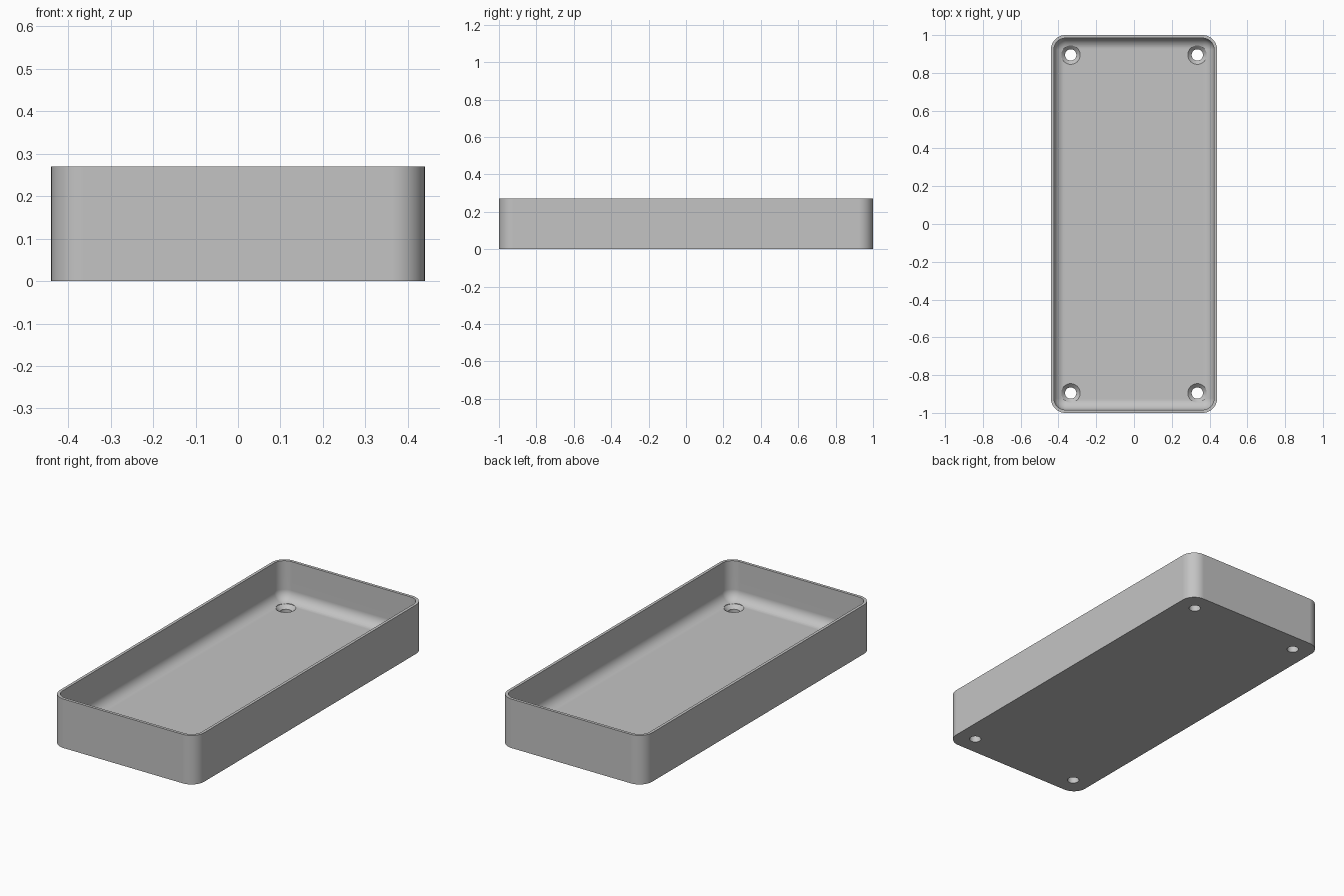
import bpy, bmesh
from math import sin, cos, pi

if "Cube" in bpy.data.objects:
    bpy.data.objects.remove(bpy.data.objects["Cube"], do_unlink=True)

HALF_X, HALF_Y, HEIGHT = 0.44, 1.0, 0.27
CORNER, WALL, FLOOR, FILLET = 0.077, 0.016, 0.055, 0.057
ARC, STEPS = 12, 10

grey = bpy.data.materials.new("plain grey")
grey.use_nodes = True
colour = (0.55, 0.55, 0.55, 1)
grey.diffuse_color = colour
grey.node_tree.nodes["Principled BSDF"].inputs["Base Color"].default_value = colour


def outline(inset):
    """Rounded rectangle, moved inward by inset."""
    r = CORNER - inset
    pts = []
    for q, (sx, sy) in enumerate([(1, 1), (-1, 1), (-1, -1), (1, -1)]):
        for i in range(ARC + 1):
            a = (q + i / ARC) * pi / 2
            pts.append((sx * (HALF_X - CORNER) + r * cos(a),
                        sy * (HALF_Y - CORNER) + r * sin(a)))
    return pts


def circle(x, y, r, n=48):
    return [(x + r * cos(2 * pi * i / n), y + r * sin(2 * pi * i / n)) for i in range(n)]


def loft(bm, rings):
    """Skin a stack of (points, z) rings and cap both ends."""
    loops = [[bm.verts.new((x, y, z)) for x, y in pts] for pts, z in rings]
    for low, high in zip(loops, loops[1:]):
        for i in range(len(low)):
            j = (i + 1) % len(low)
            bm.faces.new((low[i], low[j], high[j], high[i]))
    bm.faces.new(loops[0][::-1])
    bm.faces.new(loops[-1])


def make_object(name, bm):
    bmesh.ops.recalc_face_normals(bm, faces=bm.faces)
    mesh = bpy.data.meshes.new(name)
    bm.to_mesh(mesh)
    bm.free()
    mesh.materials.append(grey)
    obj = bpy.data.objects.new(name, mesh)
    bpy.context.collection.objects.link(obj)
    return obj


# Open tray: outer wall, rim, inner wall, rounded foot of the wall, floor
rings = [(outline(0), 0), (outline(0), HEIGHT), (outline(WALL), HEIGHT)]
for i in range(STEPS + 1):
    a = i / STEPS * pi / 2
    rings.append((outline(WALL + FILLET * (1 - cos(a))), FLOOR + FILLET * (1 - sin(a))))
bm = bmesh.new()
loft(bm, rings)
tray = make_object("tray", bm)

# Four countersunk screw holes
bm = bmesh.new()
for x in (-0.335, 0.335):
    for y in (-0.895, 0.895):
        loft(bm, [(circle(x, y, r), z) for r, z in
                  [(0.03, -0.05), (0.03, 0.035), (0.05, FLOOR), (0.05, 0.15)]])
cutter = make_object("screw_hole_cutter", bm)
cutter.hide_render = True

cut = tray.modifiers.new("screw holes", 'BOOLEAN')
cut.operation = 'DIFFERENCE'
cut.solver = 'EXACT'
cut.object = cutter

bpy.ops.object.select_all(action='DESELECT')
tray.select_set(True)
bpy.context.view_layer.objects.active = tray
bpy.ops.object.modifier_apply(modifier=cut.name)
bpy.data.objects.remove(cutter, do_unlink=True)

# Smooth curves, crisp edges, even shading on the flats
bpy.ops.object.shade_smooth_by_angle(angle=pi / 6)
flat = tray.modifiers.new("even flats", 'WEIGHTED_NORMAL')
flat.keep_sharp = True
